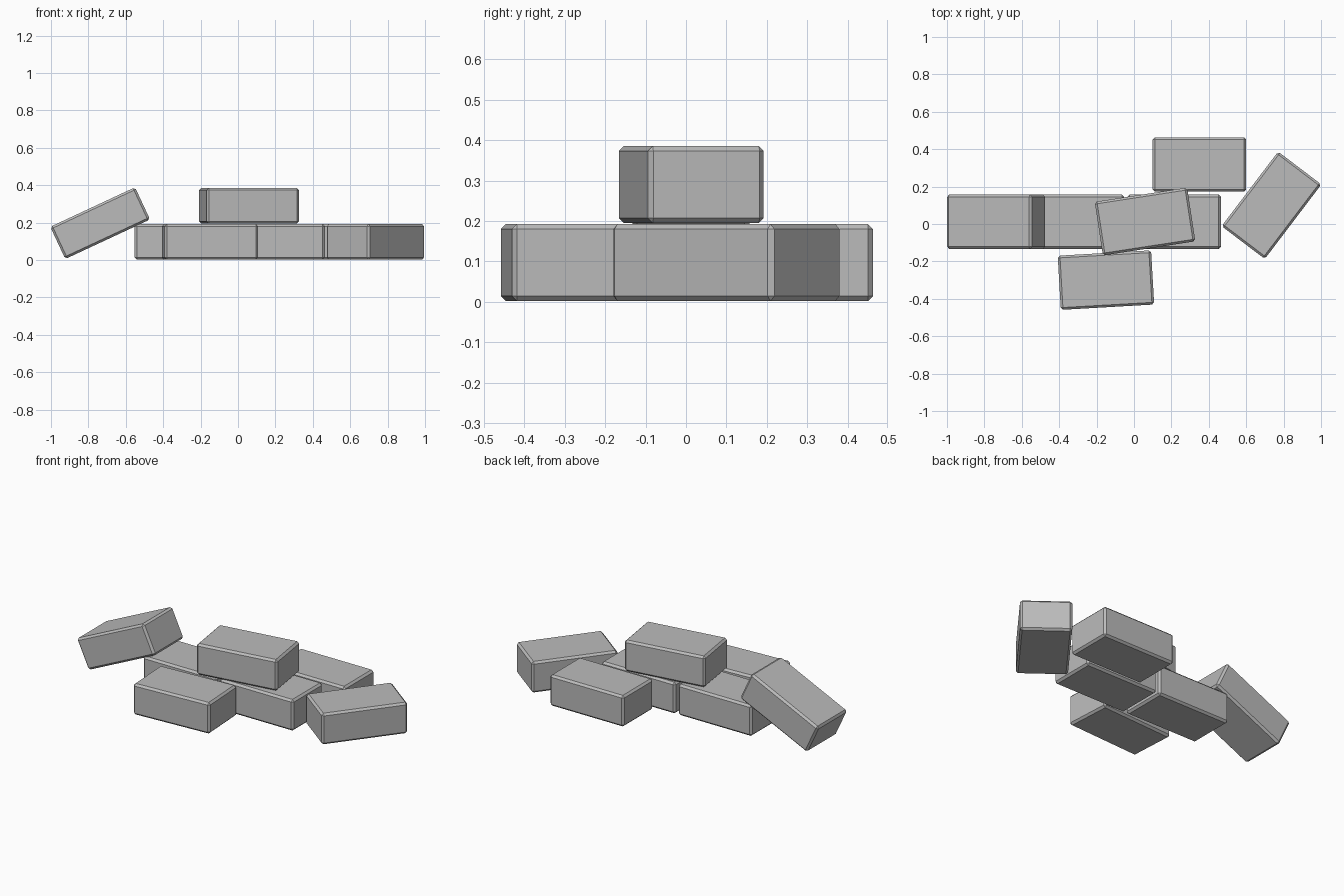
import bpy
from math import radians

if "Cube" in bpy.data.objects:
    bpy.data.objects.remove(bpy.data.objects["Cube"], do_unlink=True)

SIZE = (0.5, 0.29, 0.19)
BEVEL = 0.012

# Plain grey for all bricks
grey = bpy.data.materials.new("brick_grey")
grey.use_nodes = True
colour = (0.5, 0.5, 0.5, 1.0)
grey.diffuse_color = colour
grey.node_tree.nodes["Principled BSDF"].inputs["Base Color"].default_value = colour


def brick(name, centre, turn=0, tilt=0):
    """Chamfered brick, turned about z and tilted about y (degrees)."""
    bpy.ops.mesh.primitive_cube_add(size=1, location=centre)
    obj = bpy.context.object
    obj.name = name
    obj.scale = SIZE
    bpy.ops.object.transform_apply(location=False, rotation=False, scale=True)
    obj.rotation_euler = (0, radians(tilt), radians(turn))
    bevel = obj.modifiers.new("chamfer", 'BEVEL')
    bevel.width = BEVEL
    bevel.segments = 1
    obj.data.materials.append(grey)
    return obj


# Bottom layer
LOW = 0.097
brick("back_brick", (0.35, 0.318, LOW))
brick("middle_left_brick", (0.215, 0.012, LOW))
brick("middle_right_brick", (-0.303, 0.012, LOW))
brick("front_brick", (-0.15, -0.30, LOW), turn=3.3)
brick("loose_left_brick", (0.735, 0.10, LOW), turn=52.8)

# Top brick and the one leaning on the pile
brick("top_brick", (0.059, 0.013, 0.29), turn=8.7)
brick("leaning_brick", (-0.737, 0.012, 0.197), tilt=-25)
